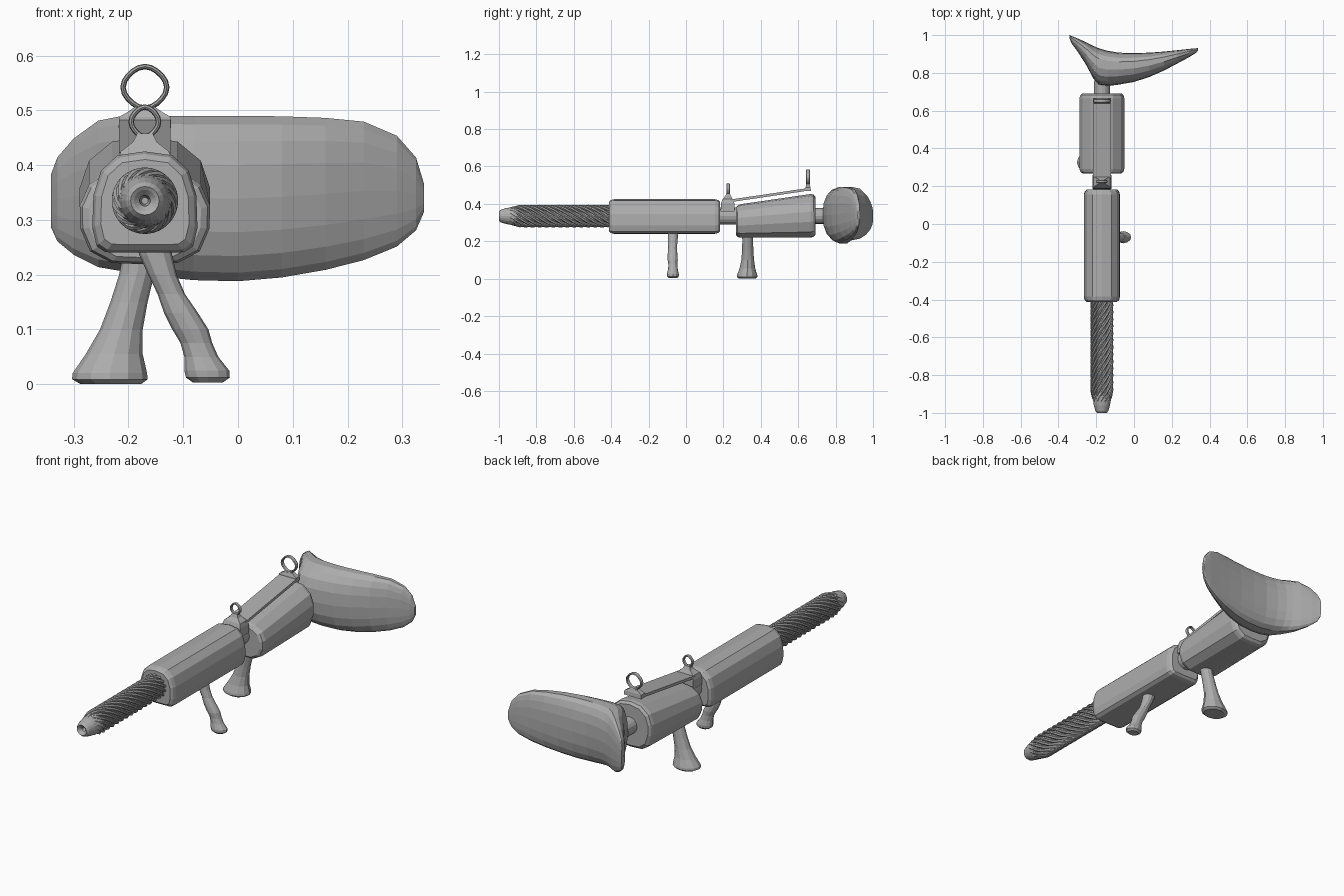
import bpy, bmesh, math
from math import sin, cos, pi

if "Cube" in bpy.data.objects:
    bpy.data.objects.remove(bpy.data.objects["Cube"])

CX, CZ = -0.17, 0.335          # long axis of the model
grey = bpy.data.materials.new("plain grey")
grey.diffuse_color = (0.42, 0.42, 0.42, 1)
grey.use_nodes = True
grey.node_tree.nodes["Principled BSDF"].inputs["Base Color"].default_value = grey.diffuse_color


def loft(name, rings, closed=False, smooth=False, bm=None):
    """Skin a list of equal-length point rings; returns the bmesh or an object."""
    own = bm is None
    bm = bmesh.new() if own else bm
    rows = [[bm.verts.new(p) for p in r] for r in rings]
    n = len(rows[0])
    pairs = list(zip(rows, rows[1:])) + ([(rows[-1], rows[0])] if closed else [])
    for a, b in pairs:
        for i in range(n):
            j = (i + 1) % n
            bm.faces.new((a[i], a[j], b[j], b[i]))
    if not closed:
        bm.faces.new(rows[0][::-1])
        bm.faces.new(rows[-1])
    if own:
        finish(name, bm, smooth)


def finish(name, bm, smooth=False):
    bmesh.ops.recalc_face_normals(bm, faces=bm.faces)
    me = bpy.data.meshes.new(name)
    for f in bm.faces:
        f.smooth = smooth
    bm.to_mesh(me)
    bm.free()
    me.materials.append(grey)
    bpy.context.collection.objects.link(bpy.data.objects.new(name, me))


def axial(name, stations, n=16):
    """Turned part around the long axis from (y, radius) stations."""
    loft(name, [[(CX + r * cos(2 * pi * i / n), y, CZ + r * sin(2 * pi * i / n))
                 for i in range(n)] for y, r in stations])


def body(name, half, stations):
    """Mirrored half profile (x, z) along y; stations are (y, scale, top squash)."""
    prof = half + [(-x, z) for x, z in half[-2:0:-1]]
    base = half[0][1]
    rings = []
    for y, s, k in stations:
        zc = base + (half[-1][1] - base) * k / 2
        rings.append([(CX + x * s, y, zc + (base + (z - base) * k - zc) * s) for x, z in prof])
    loft(name, rings)


def leg(name, stations, n=12):
    """Upright leg from (z, centre x, centre y, radius x, radius y)."""
    loft(name, [[(x + rx * cos(2 * pi * i / n), y + ry * sin(2 * pi * i / n), z)
                 for i in range(n)] for z, x, y, rx, ry in stations])


def sight_ring(name, y, z, rx, rz, t, depth, n=20):
    """Slightly diamond-shaped ring standing across the long axis."""
    rings = []
    for i in range(n):
        a = 2 * pi * i / n
        q = 1 - 0.06 * sin(2 * a) ** 2
        rings.append([(CX + (rx * q + t * cos(b)) * cos(a), y + depth * sin(b),
                       z + (rz * q + t * cos(b)) * sin(a))
                      for b in (2 * pi * k / 8 for k in range(8))])
    loft(name, rings, closed=True)


def block(name, stations):
    """Block stacked in z from (z, half x, y front, y back)."""
    loft(name, [[(CX - h, a, z), (CX + h, a, z), (CX + h, b, z), (CX - h, b, z)]
                for z, h, a, b in stations])


# Barrel core with a hollow muzzle
axial("barrel_core", [(-0.95, 0.006), (-0.985, 0.01), (-0.996, 0.02), (-1.0, 0.026),
                      (-0.99, 0.034), (-0.96, 0.043), (-0.91, 0.05), (-0.88, 0.047),
                      (-0.40, 0.047)], 20)

# Twisted strands wrapped around the barrel
bm = bmesh.new()
STRANDS, STEPS = 14, 36
for s in range(STRANDS):
    rings = []
    for k in range(STEPS + 1):
        u = k / STEPS
        y = -0.95 + 0.55 * u
        a = 2 * pi * s / STRANDS - 2 * pi * (y + 0.95) / 0.52
        r = 0.052 - 0.013 * max(0, (-0.89 - y) / 0.06)
        w = 0.0085 * (0.4 if k in (0, STEPS) else min(1, 0.6 + u * 4))
        rings.append([(CX + (r + w * cos(b)) * cos(a) - w * sin(b) * sin(a), y,
                       CZ + (r + w * cos(b)) * sin(a) + w * sin(b) * cos(a))
                      for b in (2 * pi * j / 6 for j in range(6))])
    loft("", rings, bm=bm)
finish("barrel_strands", bm)

# Front housing: flat bottom, rounded top
body("front_housing",
     [(0, .24), (.072, .241), (.088, .252), (.096, .285), (.094, .345), (.08, .39),
      (.05, .418), (0, .425)],
     [(-.412, .84, 1), (-.402, .95, 1), (-.385, 1, 1), (.155, 1, 1), (.172, .95, 1), (.182, .84, 1)])

# Rear housing: top rises toward the back
body("rear_housing",
     [(0, .219), (.06, .222), (.1, .25), (.118, .305), (.119, .36), (.102, .41),
      (.06, .445), (0, .455)],
     [(.268, .86, .74), (.276, .96, .745), (.292, 1, .76), (.665, 1, .99), (.682, .96, 1), (.692, .86, 1)])

# Necks joining the housings and the stock
axial("middle_neck", [(.17, .046), (.28, .046)])
axial("stock_neck", [(.68, .042), (.76, .042)])

# Front sight: collar, post and ring
block("front_sight_base", [(.36, .05, .185, .26), (.405, .05, .188, .258), (.425, .044, .196, .25),
                           (.442, .022, .21, .24), (.458, .014, .216, .234)])
sight_ring("front_sight_ring", .225, .479, .025, .027, .005, .009)

# Sloping rail over the rear housing
loft("top_rail", [[(CX - .047, y, z), (CX + .047, y, z), (CX + .047, y, z + .014), (CX - .047, y, z + .014)]
                  for y, z in ((.235, .409), (.655, .471))])

# Rear sight: upright and ring
block("rear_sight_base", [(.468, .048, .636, .668), (.488, .047, .638, .666), (.498, .03, .642, .662),
                          (.508, .016, .644, .66)])
sight_ring("rear_sight_ring", .652, .542, .04, .038, .005, .011)

# Front leg: wavy grip leaning right
leg("front_leg", [(.27, -.158, -.07, .032, .027), (.235, -.15, -.07, .03, .027), (.2, -.138, -.071, .026, .026),
                  (.165, -.122, -.072, .025, .023), (.13, -.104, -.072, .031, .026), (.1, -.087, -.071, .033, .027),
                  (.075, -.076, -.07, .029, .024), (.05, -.067, -.07, .031, .026), (.025, -.057, -.07, .041, .032),
                  (.012, -.055, -.07, .04, .031), (.003, -.055, -.07, .027, .022)])

# Rear leg: flared foot leaning left
leg("rear_leg", [(.25, -.175, .33, .033, .03), (.2, -.185, .33, .032, .029), (.15, -.199, .33, .034, .03),
                 (.1, -.213, .33, .039, .034), (.055, -.226, .328, .052, .042), (.02, -.234, .327, .068, .054),
                 (.009, -.234, .327, .069, .055), (.0, -.232, .327, .055, .044)])

# Stock: curved pad, each section is (x, y front, y back, z low, z high)
stock = [(-.341, .982, 1.0, .285, .385), (-.33, .955, .995, .26, .415), (-.30, .915, .983, .235, .45),
         (-.255, .845, .963, .212, .483), (-.215, .77, .943, .205, .491), (-.185, .735, .93, .2, .492),
         (-.14, .73, .917, .194, .492), (-.08, .738, .907, .188, .492), (0, .752, .905, .186, .492),
         (.08, .778, .907, .193, .491), (.16, .813, .913, .207, .488), (.23, .85, .92, .225, .481),
         (.29, .882, .927, .25, .455), (.325, .904, .93, .28, .415), (.34, .918, .931, .315, .365)]
N = 18
rings = []
for x, yf, yb, lo, hi in stock:
    ym, zc, hz = yf + .62 * (yb - yf), (lo + hi) / 2, (hi - lo) / 2
    ring = []
    for i in range(N):
        c, s = cos(2 * pi * i / N), sin(2 * pi * i / N)
        ring.append((x, ym + ((yb - ym) if c > 0 else (ym - yf)) * math.copysign(abs(c) ** .8, c),
                     zc + hz * math.copysign(abs(s) ** .85, s)))
    rings.append(ring)
loft("stock", rings)
